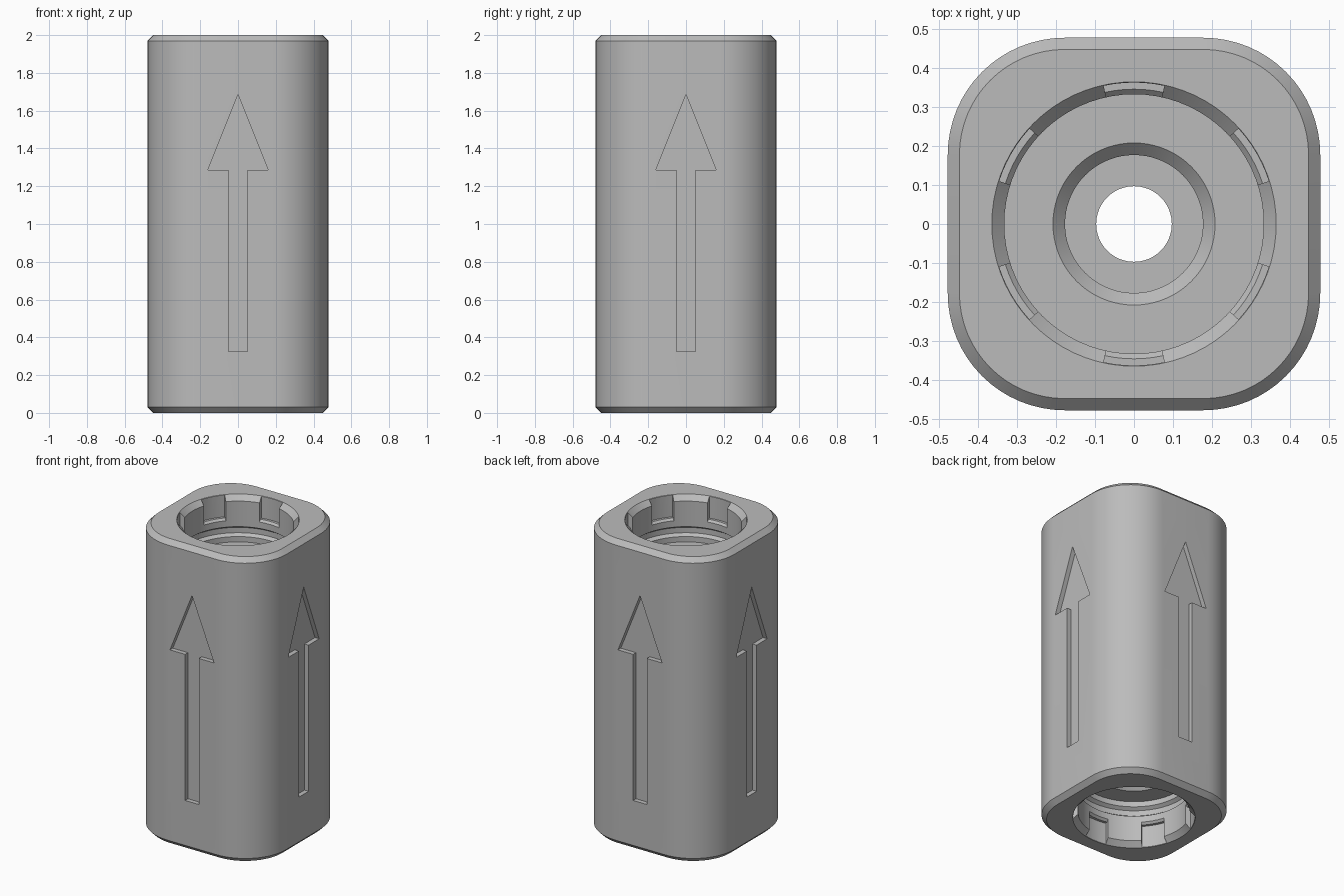
import bpy, bmesh
from math import sin, cos, pi, radians
from mathutils import Matrix, Vector

cube = bpy.data.objects.get("Cube")
if cube:
    bpy.data.objects.remove(cube, do_unlink=True)

HALF, CORNER, CHAMFER, HEIGHT = 0.478, 0.30, 0.03, 2.0
MID = HEIGHT / 2

grey = bpy.data.materials.new("plain grey")
grey.use_nodes = True
grey.diffuse_color = (0.5, 0.5, 0.5, 1)
grey.node_tree.nodes["Principled BSDF"].inputs["Base Color"].default_value = (0.5, 0.5, 0.5, 1)


def make_object(name, bm):
    bmesh.ops.recalc_face_normals(bm, faces=bm.faces)
    mesh = bpy.data.meshes.new(name)
    bm.to_mesh(mesh)
    bm.free()
    mesh.materials.append(grey)
    obj = bpy.data.objects.new(name, mesh)
    bpy.context.collection.objects.link(obj)
    return obj


def loft(bm, rings, closed=False):
    """Skin rings of points; cap the ends unless the rings close on themselves."""
    loops = [[bm.verts.new(p) for p in ring] for ring in rings]
    n = len(loops[0])
    pairs = list(zip(loops, loops[1:]))
    if closed:
        pairs.append((loops[-1], loops[0]))
    for a, b in pairs:
        for i in range(n):
            j = (i + 1) % n
            bm.faces.new((a[i], a[j], b[j], b[i]))
    if not closed:
        bm.faces.new(loops[0])
        bm.faces.new(loops[-1])


def rounded_square(inset, z, steps=16):
    c, r = HALF - CORNER, CORNER - inset
    ring = []
    for quarter in range(4):
        mid = pi / 4 + quarter * pi / 2
        cx, cy = c * 2 ** 0.5 * cos(mid), c * 2 ** 0.5 * sin(mid)
        for s in range(steps + 1):
            a = (quarter + s / steps) * pi / 2
            ring.append((cx + r * cos(a), cy + r * sin(a), z))
    return ring


def circle(r, z, n=72):
    return [(r * cos(2 * pi * i / n), r * sin(2 * pi * i / n), z) for i in range(n)]


def cut(target, cutter):
    cutter.hide_render = True
    mod = target.modifiers.new("cut", 'BOOLEAN')
    mod.operation, mod.solver, mod.object = 'DIFFERENCE', 'EXACT', cutter
    bpy.context.view_layer.objects.active = target
    bpy.ops.object.modifier_apply(modifier=mod.name)
    bpy.data.objects.remove(cutter, do_unlink=True)


# Chamfered rounded-square body
bm = bmesh.new()
loft(bm, [rounded_square(CHAMFER, 0), rounded_square(0, CHAMFER),
          rounded_square(0, HEIGHT - CHAMFER), rounded_square(CHAMFER, HEIGHT)])
body = make_object("connector_body", bm)

# Stepped bore: mouth chamfer, socket, retaining groove, inner bore, small hole
half_bore = [(0.375, -0.01), (0.333, 0.032), (0.333, 0.20), (0.355, 0.215),
             (0.355, 0.25), (0.333, 0.265), (0.333, 0.30), (0.208, 0.30),
             (0.177, 0.331), (0.177, 0.90), (0.097, 0.90)]
profile = half_bore + [(r, HEIGHT - z) for r, z in reversed(half_bore)]
bm = bmesh.new()
loft(bm, [circle(r, z) for r, z in profile])
cut(body, make_object("bore_cutter", bm))

# Six notches round each mouth
section = [(0.30, -0.05), (0.363, -0.05), (0.363, 0.145), (0.346, 0.145), (0.30, 0.191)]
bm = bmesh.new()
for flip in (False, True):
    for k in range(6):
        middle = radians(30 + 60 * k)
        rings = []
        for s in range(-3, 4):
            a = middle + radians(12.4) * s / 3
            rings.append([(r * cos(a), r * sin(a), HEIGHT - z if flip else z)
                          for r, z in section])
        loft(bm, rings)
cut(body, make_object("notch_cutter", bm))

# Engraved arrow on each of the four sides
right_half = [(0.05, 0.325), (0.05, 1.285), (0.16, 1.285)]
outline = right_half + [(0, 1.685)] + [(-x, z) for x, z in reversed(right_half)]
bm = bmesh.new()
for k in range(4):
    turn = Matrix.Rotation(k * pi / 2, 3, 'Z')
    loft(bm, [[turn @ Vector((x, y, z)) for x, z in outline]
              for y in (-HALF + 0.03, -HALF - 0.05)])
cut(body, make_object("arrow_cutter", bm))

# Smooth the curved walls and keep the edges crisp
bpy.ops.object.select_all(action='DESELECT')
body.select_set(True)
bpy.context.view_layer.objects.active = body
bpy.ops.object.shade_smooth_by_angle(angle=radians(25))
